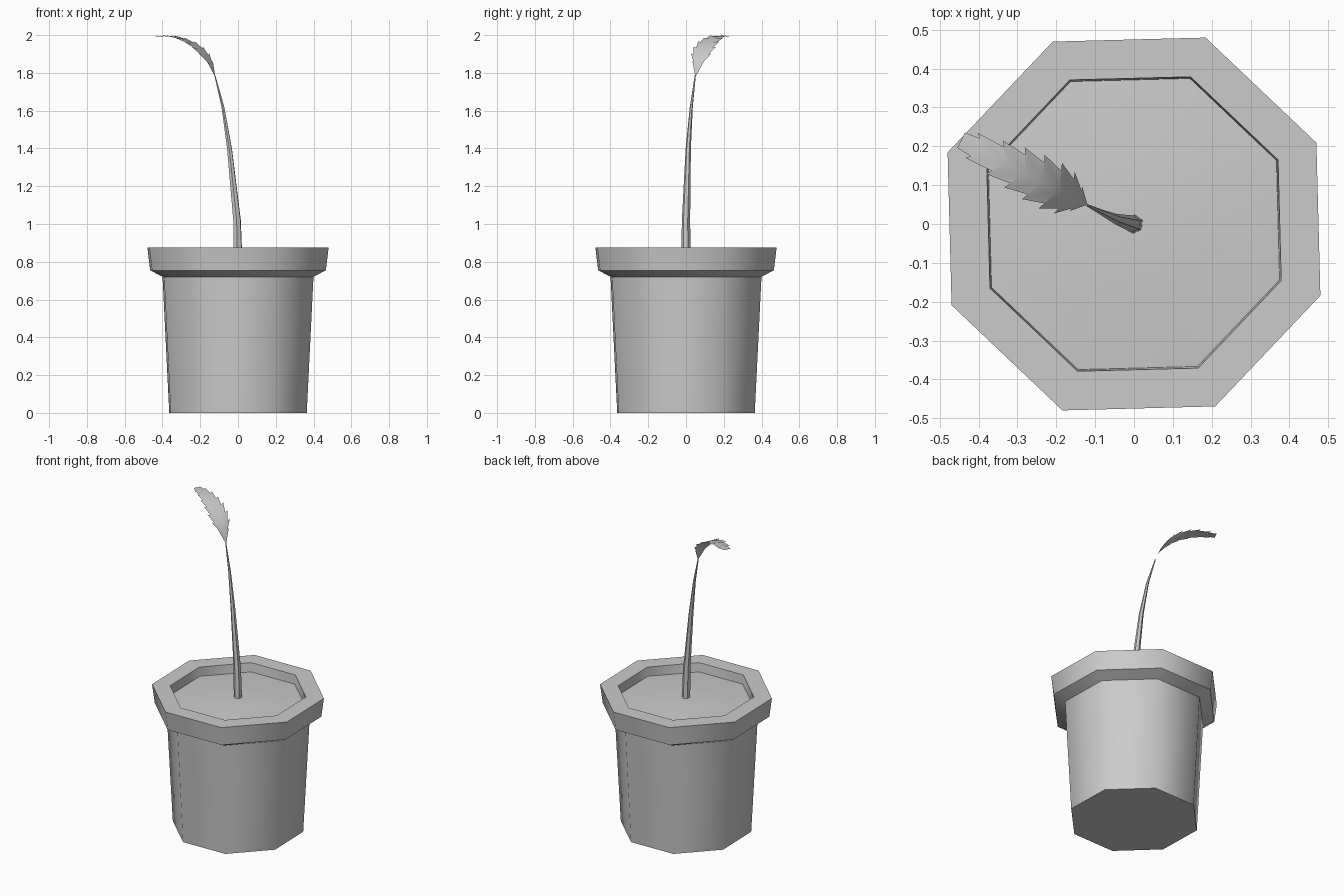
import bpy, bmesh, math
from mathutils import Vector

cube = bpy.data.objects.get("Cube")
if cube:
    bpy.data.objects.remove(cube, do_unlink=True)

grey = bpy.data.materials.new("plain grey")
grey.use_nodes = True
colour = (0.6, 0.6, 0.6, 1)
grey.diffuse_color = colour
grey.node_tree.nodes["Principled BSDF"].inputs["Base Color"].default_value = colour


def finish(bm, name, angle, recalc=True):
    """Turn a bmesh into a smooth-by-angle object."""
    if recalc:
        bmesh.ops.recalc_face_normals(bm, faces=bm.faces)
    mesh = bpy.data.meshes.new(name)
    bm.to_mesh(mesh)
    bm.free()
    mesh.materials.append(grey)
    obj = bpy.data.objects.new(name, mesh)
    bpy.context.collection.objects.link(obj)
    bpy.ops.object.select_all(action='DESELECT')
    obj.select_set(True)
    bpy.context.view_layer.objects.active = obj
    bpy.ops.object.shade_smooth_by_angle(angle=math.radians(angle))
    return obj


def loft(bm, rings, sides, turn, cap_start, cap_end):
    """Join horizontal polygon rings, each given as (centre, radius)."""
    loops = []
    for centre, radius in rings:
        angles = [turn + math.tau * k / sides for k in range(sides)]
        loops.append([bm.verts.new(Vector(centre) + Vector((math.cos(a), math.sin(a), 0)) * radius)
                      for a in angles])
    for low, high in zip(loops, loops[1:]):
        for k in range(sides):
            n = (k + 1) % sides
            bm.faces.new((low[k], low[n], high[n], high[k]))
    if cap_start:
        bm.faces.new(loops[0][::-1])
    if cap_end:
        bm.faces.new(loops[-1])
    return loops


TURN = math.radians(24)

# Pot: one octagonal profile from the base, around the rim, to the inner wall
profile = [(0.39, 0), (0.428, 0.72), (0.498, 0.755), (0.514, 0.875), (0.406, 0.875), (0.4, 0.8)]
bm = bmesh.new()
loft(bm, [((0, 0, z), r) for r, z in profile], 8, TURN, True, False)
finish(bm, "pot", 50)

# Soil: shallow dome inside the rim
bm = bmesh.new()
loops = loft(bm, [((0, 0, 0.817), 0.402), ((0, 0, 0.832), 0.2)], 8, TURN, False, False)
top = bm.verts.new((0, 0, 0.84))
for k in range(8):
    bm.faces.new((loops[1][k], loops[1][(k + 1) % 8], top))
finish(bm, "soil", 50)

# Stem: tapering, bending stalk
stalk = [((0, 0, 0.81), 0.025), ((-0.005, 0, 1.02), 0.022), ((-0.045, 0.012, 1.4), 0.014),
         ((-0.08, 0.028, 1.62), 0.008), ((-0.122, 0.049, 1.785), 0.003)]
bm = bmesh.new()
loft(bm, stalk, 6, TURN, True, True)
finish(bm, "stem", 40)

# Leaf: arched midrib with forward-pointing teeth on both sides
arch = [(-0.12, 1.778), (-0.15, 1.865), (-0.2, 1.928), (-0.27, 1.975), (-0.35, 1.998), (-0.445, 1.995)]
widths = [0.035, 0.06, 0.066, 0.064, 0.058, 0.048, 0.036, 0.022]
TEETH = len(widths)


def midrib(t):
    f = min(max(t, 0), 1) * (len(arch) - 1)
    i = min(int(f), len(arch) - 2)
    x, z = Vector(arch[i]).lerp(Vector(arch[i + 1]), f - i)
    return Vector((x, 0.05 + (-0.12 - x) * 0.51, z))


across = Vector((0.454, 0.891, 0))
bm = bmesh.new()
spine = [bm.verts.new(midrib(i / TEETH)) for i in range(TEETH + 1)]
for side in (1, -1):
    notch = None
    for i, width in enumerate(widths):
        tip = bm.verts.new(midrib((i + 1.55) / TEETH) + across * side * width)
        corners = [spine[i], notch, tip, spine[i + 1]] if notch else [spine[i], tip, spine[i + 1]]
        face = bm.faces.new(corners)
        if side > 0:
            face.normal_flip()
        # the next tooth starts part way along this tooth's front edge
        notch = bm.verts.new(spine[i + 1].co.lerp(tip.co, 0.72) + Vector((0, 0, -0.003)))
for face in bm.faces:
    face.normal_update()
    if face.normal.z < 0:
        face.normal_flip()
finish(bm, "leaf", 30, recalc=False)
